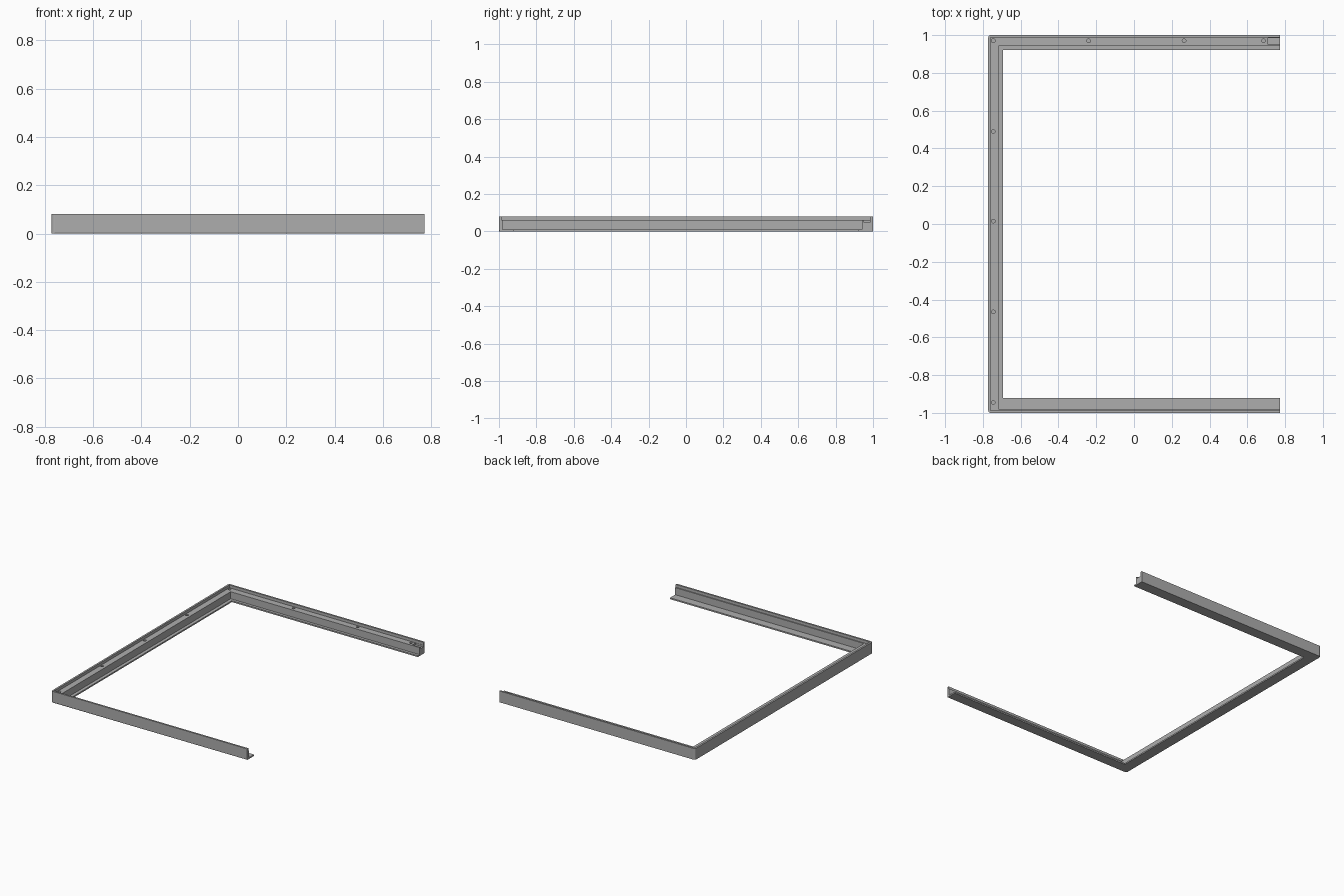
import bpy
import bmesh

cube = bpy.data.objects.get("Cube")
if cube:
    bpy.data.objects.remove(cube, do_unlink=True)

grey = bpy.data.materials.new("plain_grey")
grey.use_nodes = True
COLOUR = (0.42, 0.42, 0.42, 1)
grey.diffuse_color = COLOUR
grey.node_tree.nodes["Principled BSDF"].inputs["Base Color"].default_value = COLOUR

X, Y = 0.772, 1.0      # half width and half depth
RIM = 0.013            # rim thickness
LEDGE = 0.055          # distance from outside to the ledge's inner side
FLANGE = 0.075         # distance from outside to the flange edge


def prism(name, outline, z0, z1, edit=None):
    """Extrude a flat outline from z0 to z1."""
    bm = bmesh.new()
    face = bm.faces.new([bm.verts.new((x, y, z0)) for x, y in outline])
    top = bmesh.ops.extrude_face_region(bm, geom=[face])["geom"]
    bmesh.ops.translate(bm, vec=(0, 0, z1 - z0),
                        verts=[v for v in top if isinstance(v, bmesh.types.BMVert)])
    bmesh.ops.recalc_face_normals(bm, faces=bm.faces)
    if edit:
        edit(bm)
    mesh = bpy.data.meshes.new(name)
    bm.to_mesh(mesh)
    bm.free()
    mesh.materials.append(grey)
    obj = bpy.data.objects.new(name, mesh)
    bpy.context.collection.objects.link(obj)
    return obj


def channel(a, b):
    """U-shaped outline, open at +x, between insets a and b."""
    return [(X, -Y + a), (-X + a, -Y + a), (-X + a, Y - a), (X, Y - a),
            (X, Y - b), (-X + b, Y - b), (-X + b, -Y + b), (X, -Y + b)]


def soften_rim(bm):
    """Round the two outer corners and chamfer the front bottom edge."""
    def outer(v):
        return v.co.x < -X + 0.001 and abs(v.co.y) > Y - 0.001
    corners = [e for e in bm.edges if all(outer(v) for v in e.verts)
               and abs(e.verts[0].co.z - e.verts[1].co.z) > 0.05]
    bmesh.ops.bevel(bm, geom=corners, offset=0.014, segments=4,
                    profile=0.5, affect='EDGES')
    front = [e for e in bm.edges if all(v.co.y < -Y + 0.001 and v.co.z < 0.001
                                        for v in e.verts)]
    bmesh.ops.bevel(bm, geom=front, offset=0.005, segments=1, affect='EDGES')


# Upright rim and the thin bottom flange
prism("outer_rim", channel(0, RIM), 0, 0.08, soften_rim)
prism("bottom_flange", channel(RIM, FLANGE + 0.003), 0, 0.01)

# Thicker lower part of the front wall
prism("front_wall_liner", [(-X + LEDGE, -Y + RIM), (X, -Y + RIM),
                           (X, -Y + 0.02), (-X + LEDGE, -Y + 0.02)], 0.01, 0.06)

# Raised ledge along the side and the back
ledge = prism("raised_ledge", [
    (-X + RIM, -Y + RIM), (-X + LEDGE, -Y + RIM), (-X + LEDGE, Y - LEDGE - 0.003),
    (X, Y - LEDGE - 0.003), (X, Y - RIM), (-X + RIM, Y - RIM)], 0.01, 0.06)

# Screw holes and the end notch, cut from the ledge
holes = [(-0.745, y) for y in (-0.945, -0.465, 0.015, 0.49, 0.97)]
holes += [(x, 0.97) for x in (-0.24, 0.265, 0.685)]
bm = bmesh.new()
for x, y in holes:
    made = bmesh.ops.create_cone(bm, cap_ends=True, segments=16,
                                 radius1=0.01, radius2=0.01, depth=0.06)
    bmesh.ops.translate(bm, vec=(x, y, 0.06), verts=made["verts"])
mesh = bpy.data.meshes.new("hole_cutter")
bm.to_mesh(mesh)
bm.free()
hole_cutter = bpy.data.objects.new("hole_cutter", mesh)
bpy.context.collection.objects.link(hole_cutter)
notch_cutter = prism("notch_cutter", [(0.71, 0.951), (0.8, 0.951),
                                      (0.8, 0.985), (0.71, 0.985)], 0.048, 0.1)
for cutter in (hole_cutter, notch_cutter):
    cutter.hide_render = True
    cutter.hide_viewport = True
    mod = ledge.modifiers.new(cutter.name, 'BOOLEAN')
    mod.operation = 'DIFFERENCE'
    mod.solver = 'EXACT'
    mod.object = cutter
